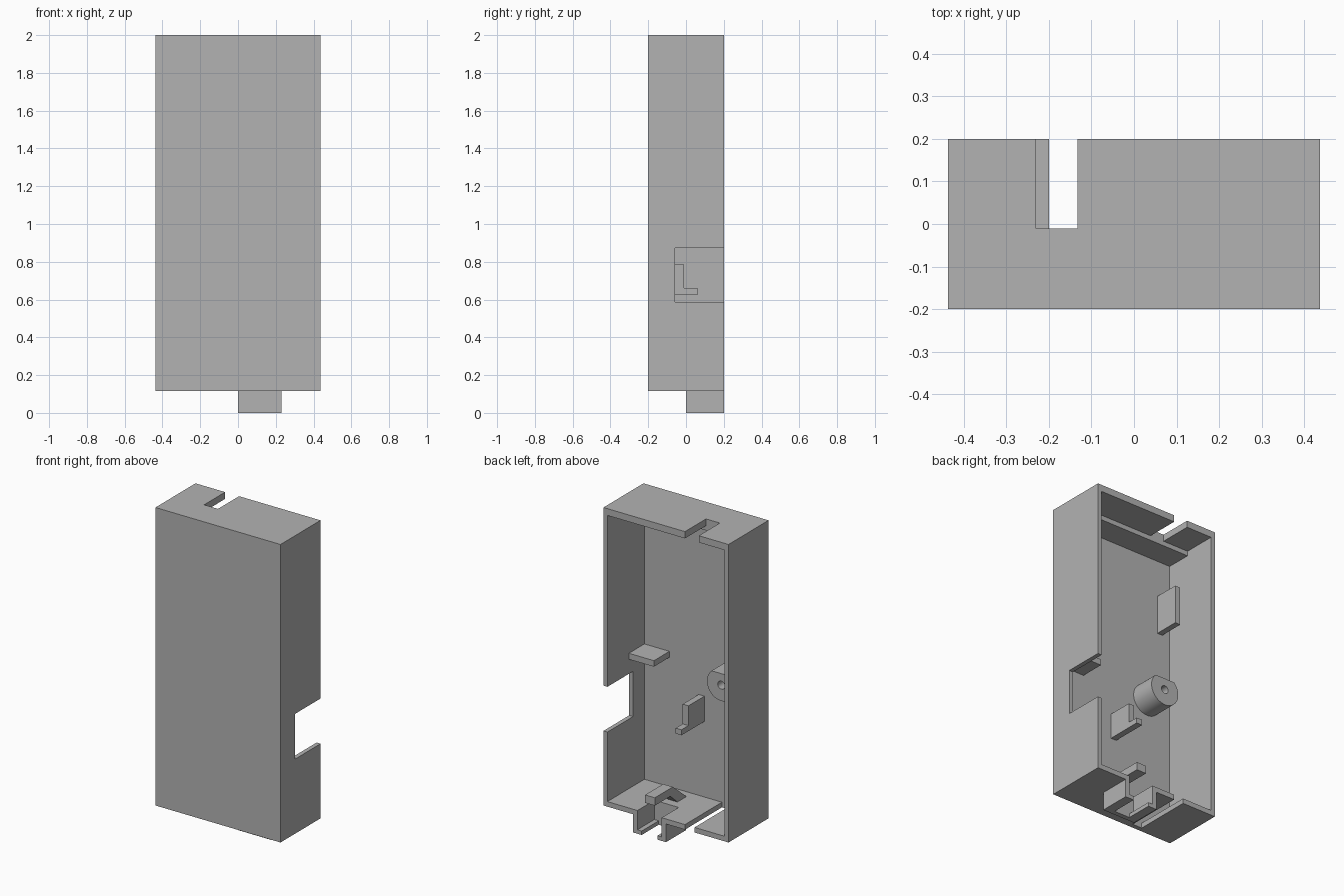
import bpy
import bmesh
import math
from mathutils import Matrix

cube = bpy.data.objects.get("Cube")
if cube:
    bpy.data.objects.remove(cube, do_unlink=True)

GREY = (0.45, 0.45, 0.45, 1.0)
plastic = bpy.data.materials.new("grey plastic")
plastic.use_nodes = True
plastic.diffuse_color = GREY
plastic.node_tree.nodes["Principled BSDF"].inputs["Base Color"].default_value = GREY


def finish(name, bm):
    bmesh.ops.recalc_face_normals(bm, faces=bm.faces)
    mesh = bpy.data.meshes.new(name)
    bm.to_mesh(mesh)
    bm.free()
    mesh.materials.append(plastic)
    obj = bpy.data.objects.new(name, mesh)
    bpy.context.collection.objects.link(obj)
    return obj


def box(name, x, y, z):
    """Box from (min, max) ranges."""
    bm = bmesh.new()
    bmesh.ops.create_cube(bm, size=1)
    for v in bm.verts:
        for i, (low, high) in enumerate((x, y, z)):
            v.co[i] = high if v.co[i] > 0 else low
    return finish(name, bm)


def side_profile(name, x, points):
    """Outline in (y, z), extruded along x."""
    bm = bmesh.new()
    face = bm.faces.new([bm.verts.new((x[0], y, z)) for y, z in points])
    new = bmesh.ops.extrude_face_region(bm, geom=[face])["geom"]
    verts = [g for g in new if isinstance(g, bmesh.types.BMVert)]
    bmesh.ops.translate(bm, vec=(x[1] - x[0], 0, 0), verts=verts)
    return finish(name, bm)


def cylinder(name, radius, centre, depth):
    """Cylinder along y."""
    bm = bmesh.new()
    bmesh.ops.create_cone(bm, cap_ends=True, segments=48, radius1=radius,
                          radius2=radius, depth=depth,
                          matrix=Matrix.Translation(centre) @ Matrix.Rotation(math.pi / 2, 4, "X"))
    return finish(name, bm)


def cut(obj, cutters):
    """Subtract the cutters, then remove them."""
    for cutter in cutters:
        cutter.hide_render = True
        mod = obj.modifiers.new("cut", "BOOLEAN")
        mod.operation = "DIFFERENCE"
        mod.solver = "EXACT"
        mod.object = cutter
    graph = bpy.context.evaluated_depsgraph_get()
    mesh = bpy.data.meshes.new_from_object(obj.evaluated_get(graph))
    obj.modifiers.clear()
    obj.data = mesh
    for cutter in cutters:
        bpy.data.objects.remove(cutter, do_unlink=True)


INNER = -0.17    # inside of the front wall
ROOT = -0.18     # parts sink slightly into the wall
TIP = -0.01      # free end of the interior supports

# Housing, open at the back, with a thicker band at the top
housing = box("housing", (-0.4375, 0.4375), (-0.2, 0.2), (0.115, 2.0))
cut(housing, [
    box("cavity", (-0.41, 0.41), (INNER, 0.3), (0.147, 1.927)),
    box("top_recess", (-0.41, 0.41), (TIP, 0.3), (1.8, 1.957)),
    box("top_slot", (-0.23, -0.133), (TIP, 0.3), (1.9, 2.1)),
    box("floor_slot", (-0.2, -0.133), (INNER, 0.3), (0.05, 0.3)),
    box("floor_notch", (0.03, 0.2), (0.03, 0.3), (0.05, 0.3)),
    box("side_window", (0.36, 0.5), (-0.057, 0.3), (0.587, 0.873)),
])

# Channel under the floor with inward lips
box("channel_front", (0.0, 0.23), (0.0, 0.03), (0.0, 0.13))
for side, wall, lip in (("right", (0.0, 0.03), (0.0, 0.06)),
                        ("left", (0.2, 0.23), (0.17, 0.23))):
    box("channel_wall_" + side, wall, (0.0, 0.2), (0.0, 0.13))
    box("channel_lip_" + side, lip, (0.0, 0.2), (0.0, 0.025))

# Sloping hook arm above the floor notch
side_profile("hook_arm", (0.078, 0.146),
             [(0.2, 0.26), (0.02, 0.26), (-0.117, 0.147), (-0.117, 0.14),
              (-0.026, 0.14), (-0.026, 0.147), (0.045, 0.21), (0.2, 0.21)])

# Stepped support on the front wall
side_profile("stepped_support", (-0.01, 0.03),
             [(ROOT, 0.625), (0.06, 0.625), (0.06, 0.66), (TIP, 0.66),
              (TIP, 0.785), (ROOT, 0.785)])

# Flat supports
box("shelf_support", (0.235, 0.42), (ROOT, -0.015), (0.965, 1.003))
box("upright_support", (-0.355, -0.318), (ROOT, TIP), (1.45, 1.695))

# Screw boss with a flat top and a hole
boss = cylinder("screw_boss", 0.1, (-0.24, (ROOT + TIP) / 2, 0.977), TIP - ROOT)
cut(boss, [
    box("boss_flat", (-0.5, 0.0), (-0.3, 0.1), (1.05, 1.2)),
    cylinder("boss_hole", 0.025, (-0.24, INNER + 0.15, 0.977), 0.28),
])
bpy.ops.object.select_all(action="DESELECT")
boss.select_set(True)
bpy.context.view_layer.objects.active = boss
bpy.ops.object.shade_smooth_by_angle(angle=math.radians(30))
